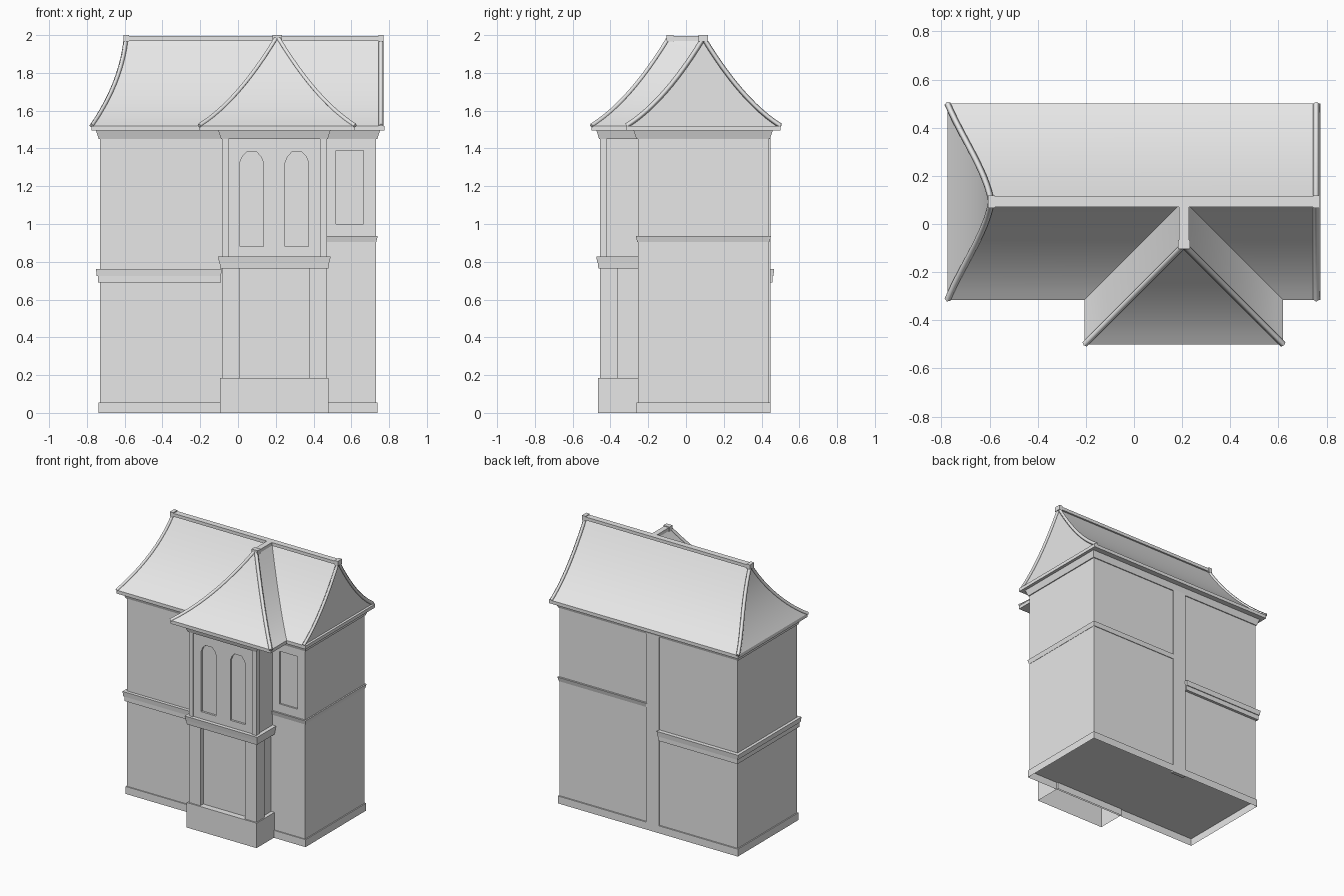
import bpy
import bmesh

cube = bpy.data.objects.get("Cube")
if cube:
    bpy.data.objects.remove(cube, do_unlink=True)

grey = bpy.data.materials.new("plain_grey")
grey.use_nodes = True
grey.diffuse_color = (0.8, 0.8, 0.8, 1)
grey.node_tree.nodes["Principled BSDF"].inputs["Base Color"].default_value = (0.8, 0.8, 0.8, 1)


def finish(name, bm, fix=True):
    if fix:
        bmesh.ops.recalc_face_normals(bm, faces=bm.faces)
    mesh = bpy.data.meshes.new(name)
    bm.to_mesh(mesh)
    bm.free()
    mesh.materials.append(grey)
    ob = bpy.data.objects.new(name, mesh)
    bpy.context.collection.objects.link(ob)
    return ob


def box(name, x, y, z, flare=0, open_bottom=False):
    """Box from ranges; flare widens the top outwards."""
    bm = bmesh.new()
    bmesh.ops.create_cube(bm, size=1)
    for v in bm.verts:
        sx, sy, top = v.co.x > 0, v.co.y > 0, v.co.z > 0
        f = flare if top else 0
        v.co = (x[sx] + (f if sx else -f), y[sy] + (f if sy else -f), z[top])
    bmesh.ops.recalc_face_normals(bm, faces=bm.faces)
    if open_bottom:
        low = [f for f in bm.faces if f.normal.z < -0.9]
        bmesh.ops.delete(bm, geom=low, context='FACES_ONLY')
    return finish(name, bm, False)


def smooth(ob):
    bpy.ops.object.select_all(action='DESELECT')
    ob.select_set(True)
    bpy.context.view_layer.objects.active = ob
    bpy.ops.object.shade_smooth_by_angle(angle=0.5)


def recess(ob, outline, y, depth):
    """Cut a shallow panel with the given x, z outline into a front wall."""
    bm = bmesh.new()
    face = bm.faces.new([bm.verts.new((px, y - 0.05, pz)) for px, pz in outline])
    ext = bmesh.ops.extrude_face_region(bm, geom=[face])
    for v in ext["geom"]:
        if isinstance(v, bmesh.types.BMVert):
            v.co.y = y + depth
    cutter = finish("window_cutter", bm)
    cutter.hide_render = True
    mod = ob.modifiers.new("window", 'BOOLEAN')
    mod.operation, mod.solver, mod.object = 'DIFFERENCE', 'EXACT', cutter
    bpy.context.view_layer.objects.active = ob
    bpy.ops.object.modifier_apply(modifier=mod.name)
    bpy.data.objects.remove(cutter, do_unlink=True)


def trim(name, pts, r=0.013):
    """Square bead following a roof edge."""
    cu = bpy.data.curves.new(name, 'CURVE')
    cu.dimensions = '3D'
    sp = cu.splines.new('POLY')
    sp.points.add(len(pts) - 1)
    for p, co in zip(sp.points, pts):
        p.co = (*co, 1)
    cu.bevel_depth, cu.bevel_resolution, cu.use_fill_caps = r, 0, True
    cu.materials.append(grey)
    ob = bpy.data.objects.new(name, cu)
    bpy.context.collection.objects.link(ob)
    bpy.ops.object.select_all(action='DESELECT')
    ob.select_set(True)
    bpy.context.view_layer.objects.active = ob
    bpy.ops.object.convert(target='MESH')


def loft(name, rows, closed):
    bm = bmesh.new()
    vs = [[bm.verts.new(p) for p in row] for row in rows]
    n = len(rows[0])
    for a, b in zip(vs, vs[1:]):
        for i in range(n if closed else n - 1):
            j = (i + 1) % n
            bm.faces.new((a[i], a[j], b[j], b[i]))
    smooth(finish(name, bm))


# Main walls, skirting and rear pilaster
WX, WY = (-0.73, 0.73), (-0.255, 0.437)
walls = box("main_walls", WX, WY, (0.05, 1.46))
box("skirting", (-0.738, 0.738), (-0.263, 0.447), (0, 0.055), open_bottom=True)
box("rear_pilaster", (-0.09, 0.016), (0.42, 0.447), (0, 1.46))
recess(walls, [(0.52, 1.0), (0.665, 1.0), (0.665, 1.39), (0.52, 1.39)], WY[0], 0.012)

# String courses, left part heavier and lower than the right part
box("left_band_lower", (-0.742, -0.09), (-0.27, 0.457), (0.69, 0.73))
box("left_band_upper", (-0.748, -0.09), (-0.275, 0.463), (0.725, 0.762), 0.004)
box("right_band", (0.016, 0.732), (-0.258, 0.442), (0.905, 0.937), 0.008)

# Front bay: plinth, recessed ground floor, cornice, upper floor
BX, BY = (-0.085, 0.47), (-0.455, -0.25)
box("bay_plinth", (-0.095, 0.478), (-0.465, -0.25), (0, 0.185), open_bottom=True)
box("bay_lower_panels", (-0.065, 0.45), (-0.42, -0.25), (0.17, 0.78))
box("bay_cornice_lower", (-0.094, 0.479), (-0.464, -0.25), (0.765, 0.8), 0.004)
box("bay_cornice_upper", (-0.1, 0.485), (-0.47, -0.25), (0.795, 0.828), 0.005)
upper = box("bay_upper_walls", (-0.077, 0.462), (-0.447, -0.25), (0.82, 1.46))
for side, x, s in (("right", BX[0], 1), ("left", BX[1], -1)):
    for part, w, z in (("pillar", 0.095, (0.17, 0.78)), ("corner_post", 0.035, (0.82, 1.46))):
        box(f"bay_{side}_{part}", sorted((x, x + s * w)), (BY[0], BY[0] + w), z)

# Arched windows in the bay
for c in (0.072, 0.312):
    arch = [(-0.062, 0.88), (0.062, 0.88), (0.062, 1.325), (0.05, 1.355), (0.028, 1.38),
            (-0.028, 1.38), (-0.05, 1.355), (-0.062, 1.325)]
    recess(upper, [(c + px, pz) for px, pz in arch], -0.447, 0.015)

# Crown moulding and eaves
box("main_crown", (-0.737, 0.737), (-0.262, 0.444), (1.45, 1.497), 0.016)
box("bay_crown", (-0.09, 0.475), (-0.46, -0.25), (1.45, 1.497), 0.015)
EX, EY = (-0.775, 0.775), (-0.315, 0.5)
GX, GY = (-0.205, 0.62), -0.5
box("main_eaves", EX, EY, (1.495, 1.52))
box("bay_eaves", GX, (GY, -0.31), (1.495, 1.52))

# Flared roof, shared profile for main roof and bay
RUN, RISE, STEPS, END = 0.4075, 0.465, 12, 0.757
main_rows, bay_rows = [], []
for k in range(STEPS + 1):
    t = k / STEPS
    u = 0.55 * t + 0.45 * t * t
    d, z = RUN * t, 1.52 + RISE * u
    xl = EX[0] + 0.182 * (1.75 * u - 0.75 * u * u)
    main_rows.append([(xl, EY[0] + d, z), (END, EY[0] + d, z),
                      (END, EY[1] - d, z), (xl, EY[1] - d, z)])
    bay_rows.append([(GX[0] + d, EY[0] + d, z), (GX[0] + d, GY + d, z),
                     (GX[1] - d, GY + d, z), (GX[1] - d, EY[0] + d, z)])
loft("main_roof", main_rows, True)
loft("bay_roof", bay_rows, False)

# Beads on hips and gable edges
for rows, tag, corners in ((main_rows, "main", range(4)), (bay_rows, "bay", (1, 2))):
    for i in corners:
        trim(f"{tag}_roof_bead_{i}", [row[i] for row in rows])

# Ridge beams and end caps
RY, RX = 0.0925, 0.2075
box("main_ridge", (-0.6, 0.77), (RY - 0.022, RY + 0.022), (1.97, 1.994))
box("bay_ridge", (RX - 0.02, RX + 0.02), (-0.1, RY), (1.97, 1.994))
for name, x, y in (("hip_cap", -0.592, RY), ("gable_cap", 0.757, RY), ("bay_cap", RX, -0.085)):
    box(name, (x - 0.014, x + 0.014) if y > 0 else (x - 0.025, x + 0.025),
        (y - 0.025, y + 0.025) if y > 0 else (y - 0.018, y + 0.018), (1.965, 2.0))
